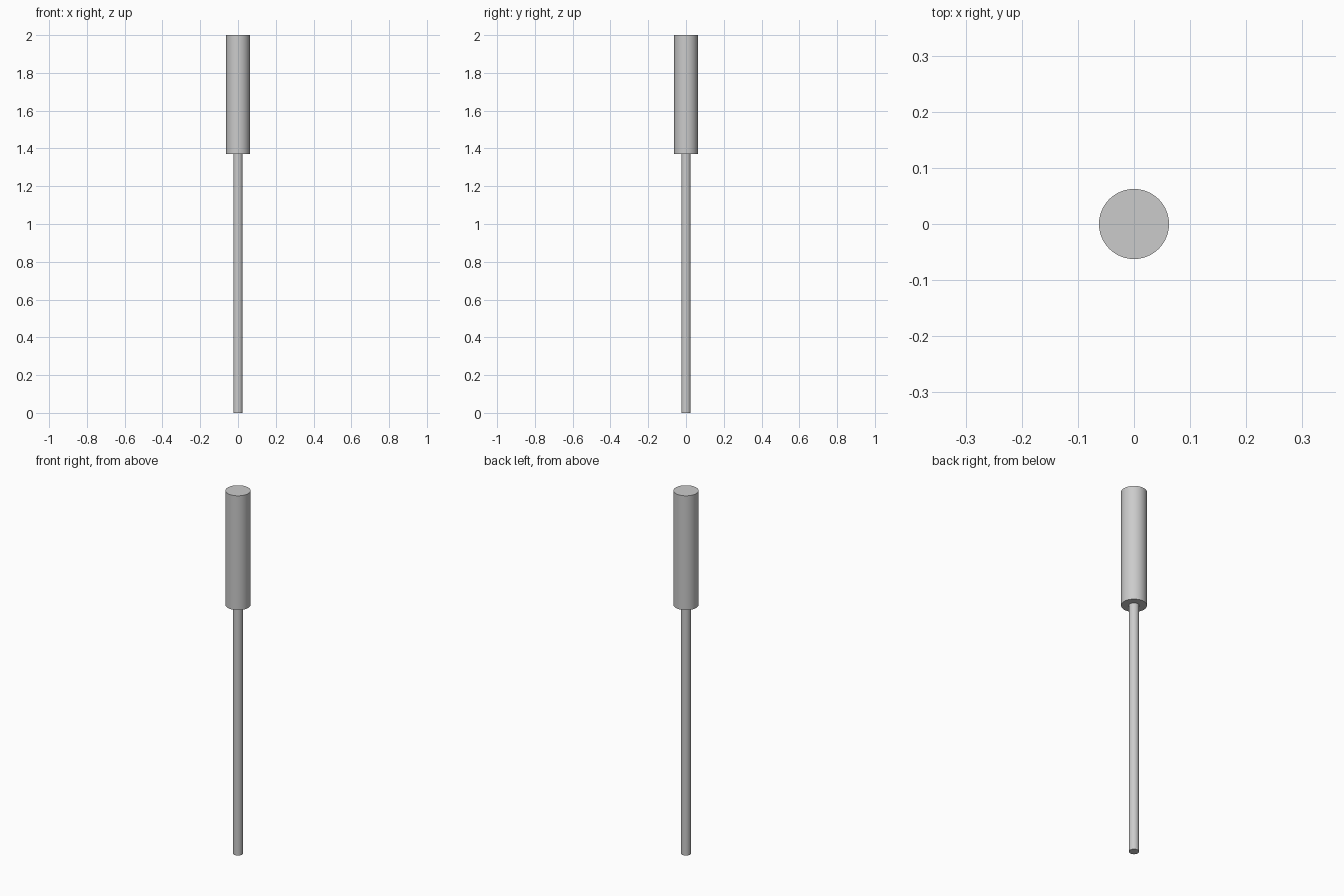
import bpy
import math

if "Cube" in bpy.data.objects:
    bpy.data.objects.remove(bpy.data.objects["Cube"])


def cylinder(name, radius, z0, z1, sides=48):
    """Upright capped cylinder between two heights."""
    bpy.ops.mesh.primitive_cylinder_add(
        vertices=sides, radius=radius, depth=z1 - z0,
        location=(0, 0, (z0 + z1) / 2))
    obj = bpy.context.object
    obj.name = name
    bpy.ops.object.shade_smooth_by_angle(angle=math.radians(30))
    return obj


# Thin rod below, thick grip above
cylinder("shaft", 0.025, 0.0, 1.37)
cylinder("handle", 0.0625, 1.37, 2.0)
